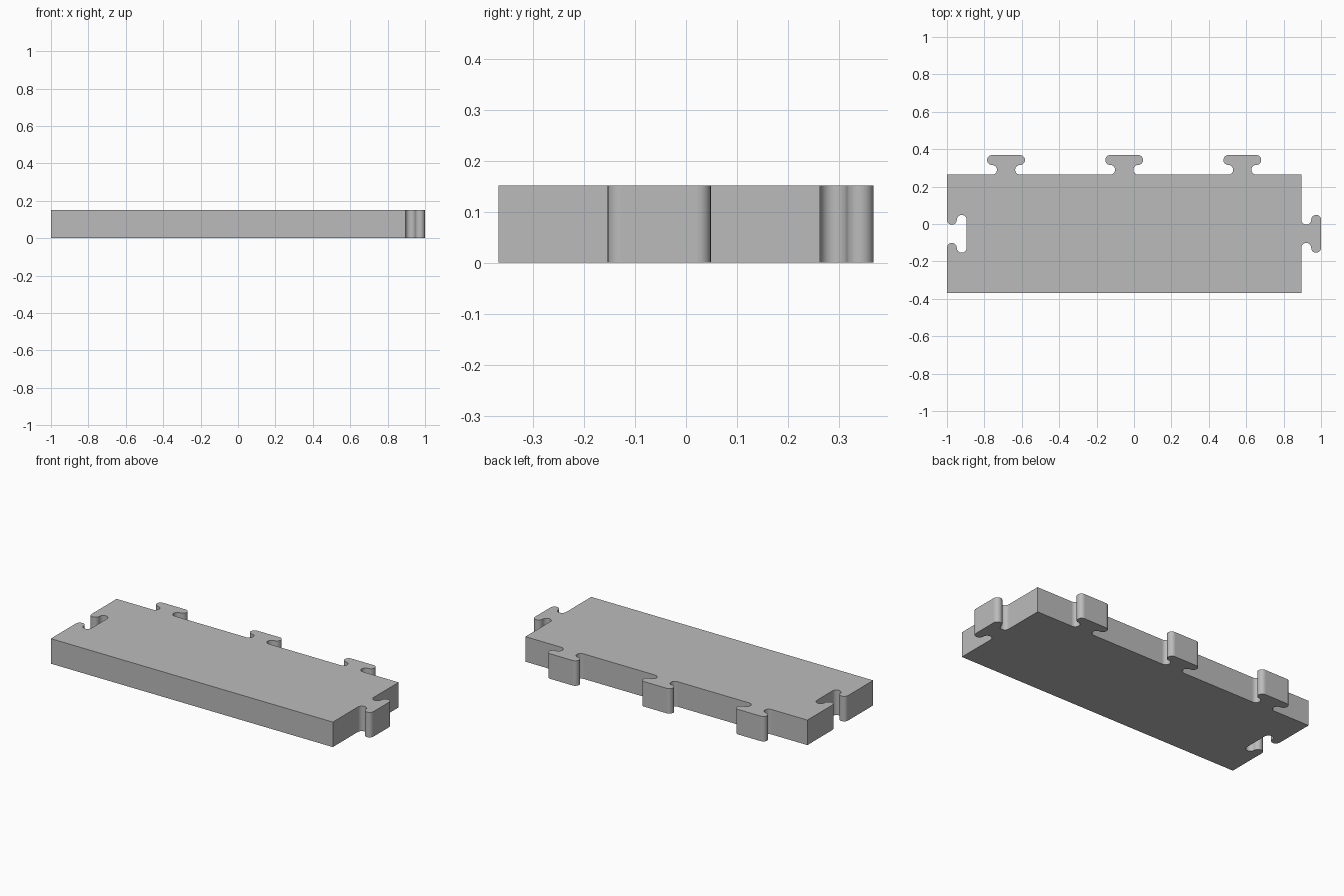
import bpy
import bmesh
from math import sin, cos, pi
from mathutils import Vector

if "Cube" in bpy.data.objects:
    bpy.data.objects.remove(bpy.data.objects["Cube"], do_unlink=True)

DEPTH = 0.105            # how far a connector sticks out
R = DEPTH / 4            # radius of every connector curve
HALF = 0.075             # half spacing of the curve centres
LEFT, RIGHT = -1.0, 1.0 - DEPTH
LENGTH = RIGHT - LEFT
WIDTH = LENGTH / 3
FRONT = -(WIDTH + DEPTH) / 2
BACK = FRONT + WIDTH
HEIGHT = 0.152
STEPS = 12


def connector():
    """T-shaped connector as (along, out) points, from -along to +along."""
    neck = [(HALF - R * sin(pi * i / STEPS), R - R * cos(pi * i / STEPS))
            for i in range(STEPS + 1)]
    head = [(HALF + R * sin(pi * i / STEPS), 3 * R - R * cos(pi * i / STEPS))
            for i in range(1, STEPS + 1)]
    half = neck + head
    return [(-a, o) for a, o in half] + half[::-1]


def place(origin, along, out):
    """Put a connector on an edge of the board."""
    return [Vector(origin) + Vector(along) * a + Vector(out) * o
            for a, o in connector()]


# Outline, running counter-clockwise from the front left corner
middle = (FRONT + BACK) / 2
outline = [Vector((LEFT, FRONT, 0)), Vector((RIGHT, FRONT, 0))]
outline += place((RIGHT, middle, 0), (0, 1, 0), (1, 0, 0))
outline.append(Vector((RIGHT, BACK, 0)))
for k in (5, 3, 1):
    outline += place((LEFT + LENGTH * k / 6, BACK, 0), (-1, 0, 0), (0, 1, 0))
outline.append(Vector((LEFT, BACK, 0)))
outline += place((LEFT, middle, 0), (0, -1, 0), (1, 0, 0))

# Extrude the outline into a board; only the curved walls are smooth
bm = bmesh.new()
base = bm.faces.new([bm.verts.new(p) for p in outline])
top = bmesh.ops.extrude_face_region(bm, geom=[base], use_keep_orig=True)
bmesh.ops.translate(bm, vec=(0, 0, HEIGHT),
                    verts=[v for v in top["geom"] if isinstance(v, bmesh.types.BMVert)])
bmesh.ops.recalc_face_normals(bm, faces=bm.faces)
for face in bm.faces:
    face.smooth = face.calc_area() < HEIGHT * R / 2

mesh = bpy.data.meshes.new("interlocking_board")
bm.to_mesh(mesh)
bm.free()
board = bpy.data.objects.new("interlocking_board", mesh)
bpy.context.collection.objects.link(board)

# Plain grey finish
grey = bpy.data.materials.new("plain_grey")
grey.use_nodes = True
colour = (0.5, 0.5, 0.5, 1.0)
grey.diffuse_color = colour
grey.node_tree.nodes["Principled BSDF"].inputs["Base Color"].default_value = colour
mesh.materials.append(grey)
